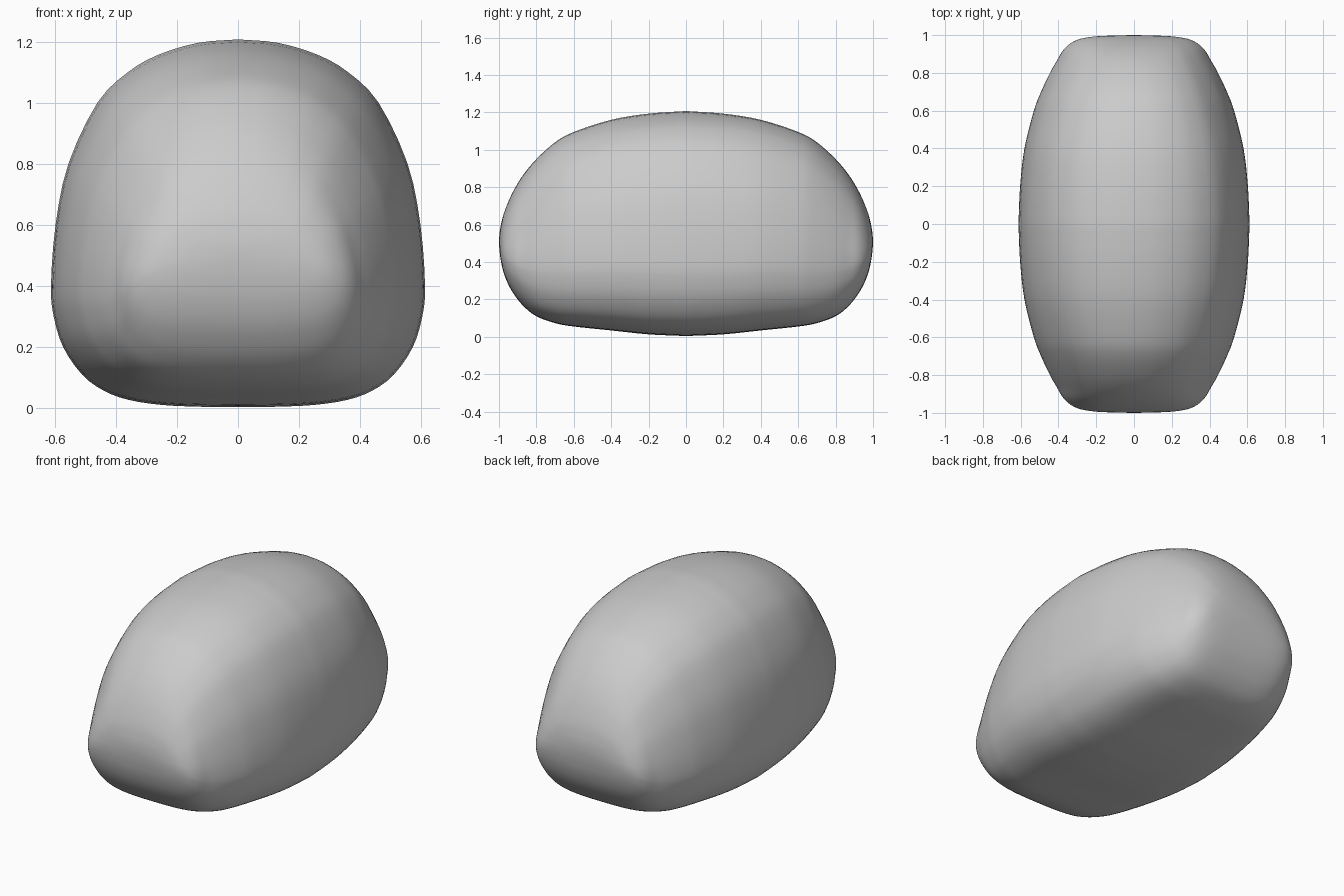
import bpy, bmesh

if "Cube" in bpy.data.objects:
    bpy.data.objects.remove(bpy.data.objects["Cube"])

def spline(pts, n):
    """Catmull-Rom through pts, n steps per span."""
    out = []
    ext = [tuple(2 * a - b for a, b in zip(pts[0], pts[1]))] + pts
    ext.append(tuple(2 * a - b for a, b in zip(pts[-1], pts[-2])))
    for i in range(1, len(ext) - 2):
        for s in range(n):
            t = s / n
            out.append(tuple(0.5 * (2 * b + (c - a) * t + (2 * a - 5 * b + 4 * c - d) * t * t
                             + (3 * b - a - 3 * c + d) * t ** 3)
                             for a, b, c, d in zip(*ext[i - 1:i + 3])))
    out.append(pts[-1])
    return out

# Half of the middle cross-section (x, z), bottom to top
half = spline([(0, .004), (.12, .005), (.25, .011), (.36, .028), (.44, .058), (.51, .11),
               (.572, .2), (.603, .3), (.612, .4), (.597, .6), (.555, .8), (.46, 1.0),
               (.36, 1.1), (.26, 1.157), (.13, 1.196), (0, 1.207)], 3)
ring = half + [(-x, z) for x, z in reversed(half[1:-1])]

# Lengthwise stations: y, half width, bottom, top
st = spline([(0, .612, .004, 1.207), (.2, .603, .013, 1.193), (.4, .58, .034, 1.16),
             (.6, .53, .055, 1.095), (.7, .492, .073, 1.04), (.8, .445, .11, .95),
             (.87, .405, .165, .866), (.92, .375, .228, .785), (.955, .338, .29, .71),
             (.98, .285, .36, .64), (.993, .205, .425, .58), (.998, .11, .47, .545)], 4)
st = [(-y, w, b, t) for y, w, b, t in reversed(st[1:])] + st

bm = bmesh.new()
loops = []
for y, w, b, t in st:
    loop = []
    for x, z in ring:
        f = (z - .004) / 1.203
        taper = 1 - .15 * y * y * max(0, f - .4) / .6
        loop.append(bm.verts.new((x / .612 * w * taper, y, b + f * (t - b))))
    loops.append(loop)
n = len(ring)
for a, c in zip(loops, loops[1:]):
    for i in range(n):
        bm.faces.new((a[i], a[(i + 1) % n], c[(i + 1) % n], c[i]))

# Rounded end caps
for loop, y in ((loops[0], -1), (loops[-1], 1)):
    tip = bm.verts.new((0, y, .507))
    for i in range(n):
        bm.faces.new((loop[i], loop[(i + 1) % n], tip))
bmesh.ops.recalc_face_normals(bm, faces=bm.faces)
for f in bm.faces:
    f.smooth = True

me = bpy.data.meshes.new("rounded_loaf")
bm.to_mesh(me)
bm.free()
bpy.context.collection.objects.link(bpy.data.objects.new("rounded_loaf", me))
